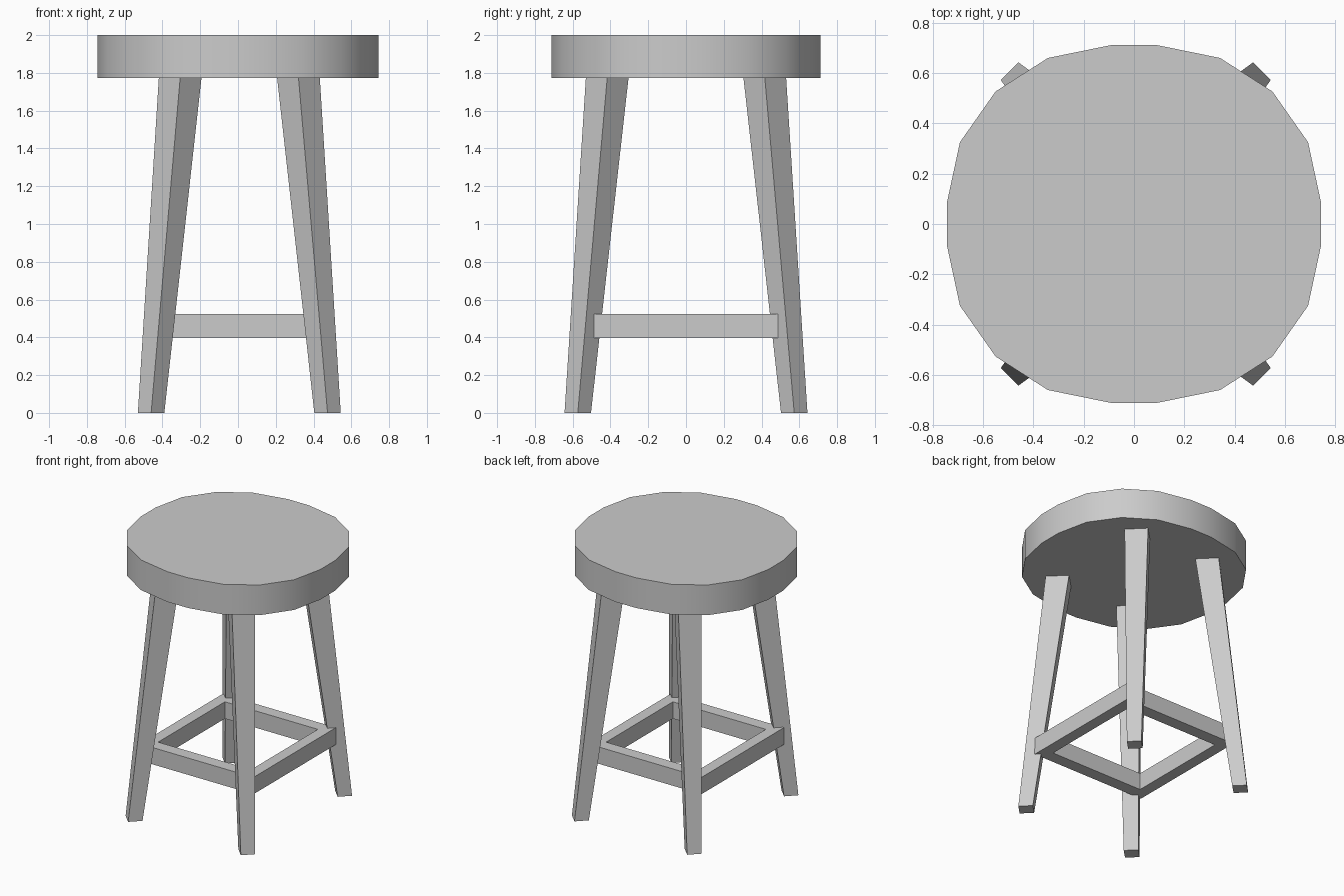
import bpy, bmesh
from math import radians

if "Cube" in bpy.data.objects:
    bpy.data.objects.remove(bpy.data.objects["Cube"])


def loft(name, rings):
    """Closed solid through stacked rings of points, capped at both ends."""
    bm = bmesh.new()
    loops = [[bm.verts.new(p) for p in ring] for ring in rings]
    n = len(loops[0])
    for a, b in zip(loops, loops[1:]):
        for i in range(n):
            j = (i + 1) % n
            bm.faces.new((a[i], a[j], b[j], b[i]))
    bm.faces.new(loops[0])
    bm.faces.new(loops[-1])
    bmesh.ops.recalc_face_normals(bm, faces=bm.faces[:])
    mesh = bpy.data.meshes.new(name)
    bm.to_mesh(mesh)
    bm.free()
    obj = bpy.data.objects.new(name, mesh)
    bpy.context.collection.objects.link(obj)
    return obj


def diamond(cx, cy, r, z):
    return [(cx + r, cy, z), (cx, cy + r, z), (cx - r, cy, z), (cx, cy - r, z)]


def bar(name, x0, x1, y0, y1, z0, z1):
    rect = [(x0, y0), (x1, y0), (x1, y1), (x0, y1)]
    return loft(name, [[(x, y, z) for x, y in rect] for z in (z0, z1)])


# Seat: twenty-sided, slightly oval disc, mirrored from one quarter
quarter = [(0.743, 0.088), (0.692, 0.325), (0.55, 0.527), (0.342, 0.66), (0.087, 0.712)]
half = quarter + [(-x, y) for x, y in reversed(quarter)]
outline = half + [(-x, -y) for x, y in half]
seat = loft("seat", [[(x, y, z) for x, y in outline] for z in (1.774, 2.0)])
bpy.context.view_layer.objects.active = seat
seat.select_set(True)
bpy.ops.object.shade_smooth_by_angle(angle=radians(30))

# Legs: splayed and tapered, turned to face the corners
for side, sx in (("left", -1), ("right", 1)):
    for end, sy in (("front", -1), ("back", 1)):
        shift = 0.007  # leg frame sits slightly off centre in x
        loft(f"{end}_{side}_leg", [
            diamond(sx * 0.467 + shift, sy * 0.573, 0.07, 0.0),
            diamond(sx * 0.313 + shift, sy * 0.417, 0.113, 1.776),
        ])

# Stretchers: side rails run full length, front and back rails fit between
Z0, Z1 = 0.397, 0.523
OUT_X, IN_X, OUT_Y, IN_Y = 0.47, 0.385, 0.488, 0.395
for side, s in (("left", -1), ("right", 1)):
    xs = sorted((s * IN_X, s * OUT_X))
    bar(f"{side}_stretcher", *xs, -OUT_Y, OUT_Y, Z0, Z1)
for end, s in (("front", -1), ("back", 1)):
    ys = sorted((s * IN_Y, s * OUT_Y))
    bar(f"{end}_stretcher", -IN_X, IN_X, *ys, Z0, Z1)
